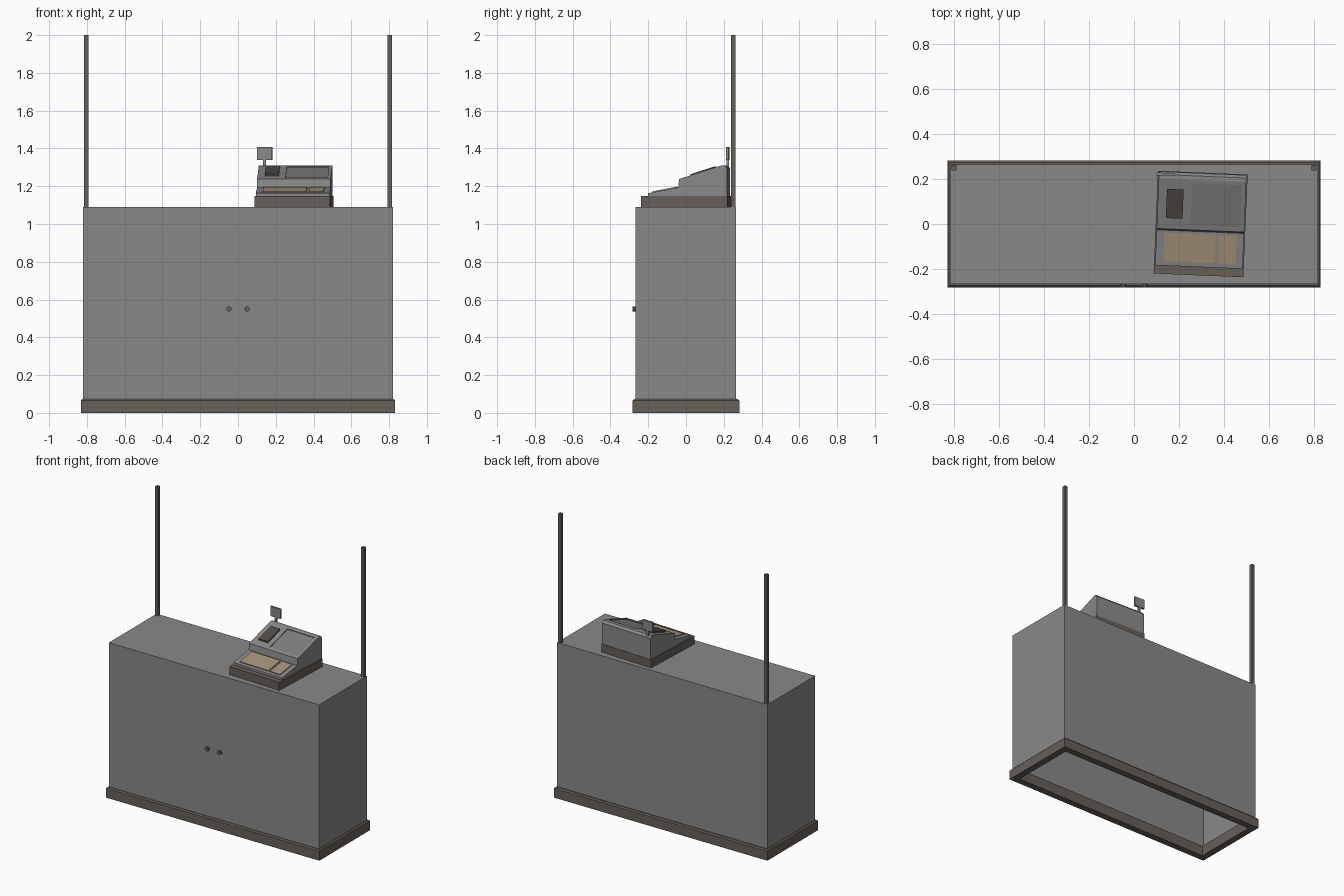
import bpy, bmesh, math
from mathutils import Matrix

if "Cube" in bpy.data.objects:
    bpy.data.objects.remove(bpy.data.objects["Cube"])


def material(name, rgb):
    m = bpy.data.materials.new(name)
    m.diffuse_color = (*rgb, 1)
    m.use_nodes = True
    m.node_tree.nodes["Principled BSDF"].inputs["Base Color"].default_value = m.diffuse_color
    return m


GREY = material("grey paint", (0.25, 0.25, 0.25))
PANEL = material("panel grey", (0.21, 0.21, 0.21))
BROWN = material("dark brown trim", (0.135, 0.115, 0.098))
SCREEN = material("dark screen", (0.085, 0.07, 0.062))
TAN = material("tan keys", (0.37, 0.29, 0.19))

# The register is turned slightly on the counter
TURN = Matrix.Translation((0.297, 0, 0)) @ Matrix.Rotation(math.radians(-2.4), 4, 'Z')


def mesh(name, verts, faces, mat, matrix=None):
    me = bpy.data.meshes.new(name)
    me.from_pydata(verts, [], faces)
    bm = bmesh.new()
    bm.from_mesh(me)
    bmesh.ops.recalc_face_normals(bm, faces=bm.faces)
    bm.to_mesh(me)
    bm.free()
    me.materials.append(mat)
    ob = bpy.data.objects.new(name, me)
    bpy.context.collection.objects.link(ob)
    if matrix:
        ob.matrix_world = matrix
    return ob


def prism(name, profile, x0, x1, mat, matrix=None):
    """Extrude a (y, z) profile along x."""
    n = len(profile)
    verts = [(x, y, z) for x in (x0, x1) for y, z in profile]
    faces = [tuple(range(n)), tuple(range(n, 2 * n))]
    faces += [(i, (i + 1) % n, n + (i + 1) % n, n + i) for i in range(n)]
    return mesh(name, verts, faces, mat, matrix)


def box(name, x0, x1, y0, y1, z0, z1, mat, matrix=None):
    return prism(name, [(y0, z0), (y1, z0), (y1, z1), (y0, z1)], x0, x1, mat, matrix)


def plate(name, x0, x1, y0, y1, slope, low, high, mat):
    """Thin slab lying along a slope given by two (y, z) points."""
    (ya, za), (yb, zb) = slope
    h = lambda y: za + (zb - za) * (y - ya) / (yb - ya)
    return prism(name, [(y0, h(y0) + low), (y1, h(y1) + low),
                        (y1, h(y1) + high), (y0, h(y0) + high)], x0, x1, mat, TURN)


# Counter: shell open at the bottom
counter = box("counter", -0.82, 0.82, -0.268, 0.265, 0.03, 1.09, GREY)
bm = bmesh.new()
bm.from_mesh(counter.data)
bmesh.ops.delete(bm, geom=[f for f in bm.faces if f.normal.z < -0.9], context='FACES')
bm.to_mesh(counter.data)
bm.free()

# Plinth: hollow rectangular frame around the foot
rings = [(0.832, 0.282, 0), (0.832, 0.282, 0.066), (0.824, 0.274, 0.074),
         (0.785, 0.235, 0.074), (0.785, 0.235, 0)]
verts = [(sx * a, sy * b, z) for a, b, z in rings
         for sx, sy in ((-1, -1), (1, -1), (1, 1), (-1, 1))]
n = len(rings)
faces = [(4 * r + k, 4 * r + (k + 1) % 4, 4 * ((r + 1) % n) + (k + 1) % 4, 4 * ((r + 1) % n) + k)
         for r in range(n) for k in range(4)]
mesh("plinth", verts, faces, BROWN)

# Posts and door knobs, mirrored left and right
for side, s in (("left", -1), ("right", 1)):
    cx = 0.803 * s
    box(side + "_post", cx - 0.011, cx + 0.011, 0.239, 0.262, 1.09, 2.0, BROWN)
    bpy.ops.mesh.primitive_cylinder_add(vertices=10, radius=0.014, depth=0.02,
                                        location=(0.048 * s, -0.274, 0.55),
                                        rotation=(math.pi / 2, 0, 0))
    knob = bpy.context.object
    knob.name = side + "_door_knob"
    knob.data.materials.append(BROWN)

# Cash register: drawer and stepped body
box("register_drawer", -0.2, 0.2, -0.229, 0.229, 1.09, 1.147, BROWN, TURN)
KEYS = ((-0.192, 1.163), (-0.034, 1.193))
TOP = ((-0.028, 1.238), (0.195, 1.31))
body = prism("register_body",
             [(-0.192, 1.147), *KEYS, *TOP, (0.213, 1.31), (0.226, 1.295), (0.226, 1.147)],
             -0.195, 0.195, GREY, TURN)

# Recessed panel on the upper slope
cutter = plate("panel_cutter", -0.045, 0.177, -0.006, 0.18, TOP, -0.008, 0.05, PANEL)
cutter.hide_render = True
cut = body.modifiers.new("recess", 'BOOLEAN')
cut.operation = 'DIFFERENCE'
cut.object = cutter
bpy.context.view_layer.objects.active = body
bpy.context.view_layer.update()
bpy.ops.object.modifier_apply(modifier=cut.name)
bpy.data.objects.remove(cutter)
plate("register_panel", -0.045, 0.177, -0.006, 0.18, TOP, -0.009, -0.005, PANEL)

# Screen and key blocks
plate("register_screen", -0.156, -0.082, 0.02, 0.15, TOP, -0.004, 0.01, SCREEN)
plate("main_keys", -0.16, 0.07, -0.172, -0.045, KEYS, -0.002, 0.006, TAN)
plate("side_keys", 0.083, 0.163, -0.172, -0.045, KEYS, -0.002, 0.006, TAN)

# Customer display on a small stem
box("display_stem", -0.173, -0.157, 0.209, 0.221, 1.29, 1.345, GREY, TURN)
box("customer_display", -0.205, -0.125, 0.208, 0.221, 1.34, 1.408, GREY, TURN)
